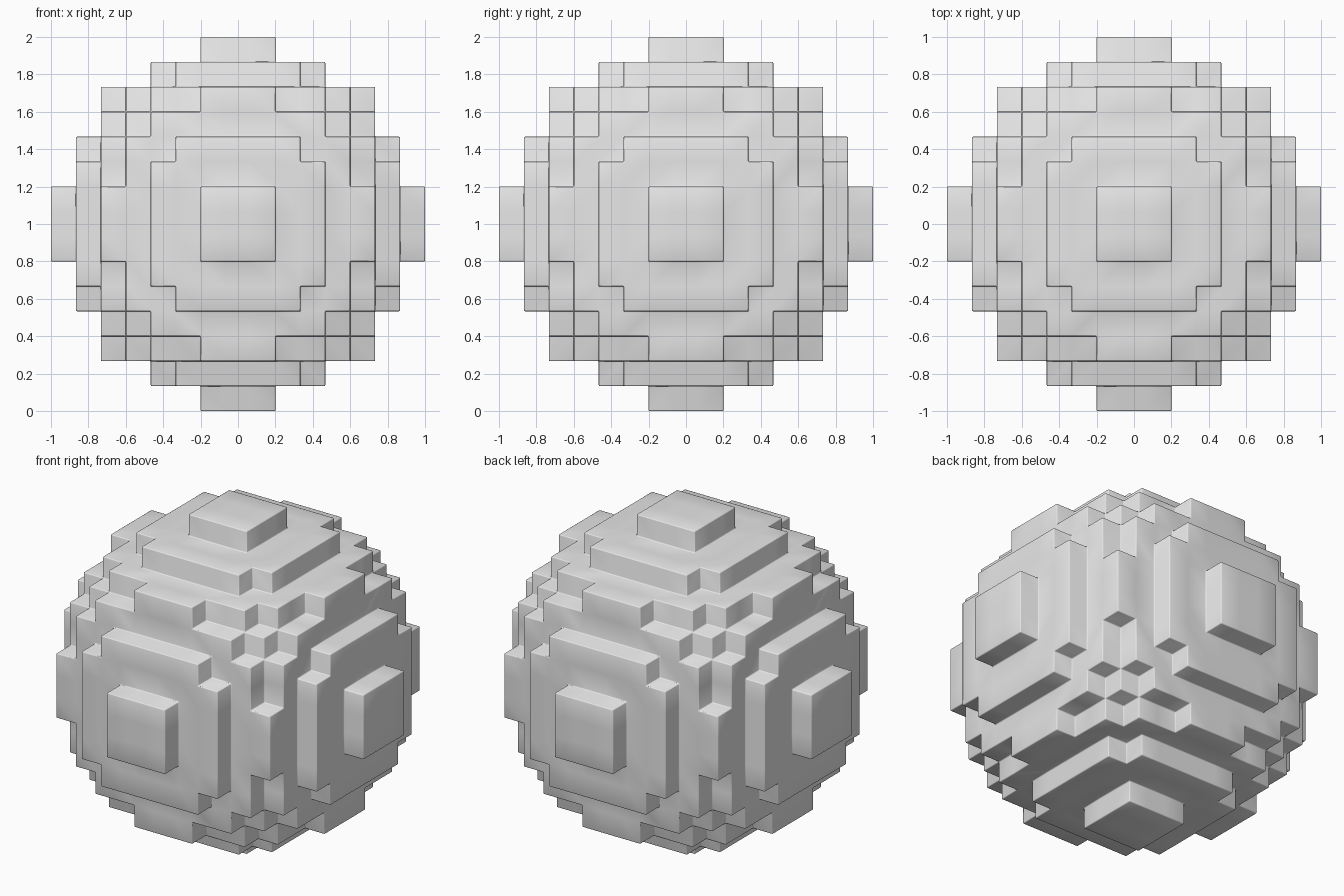
import bpy, bmesh, math
from mathutils import Vector
from itertools import product

if "Cube" in bpy.data.objects:
    bpy.data.objects.remove(bpy.data.objects["Cube"])

N = 7                    # blocks either side of the centre block
S = 2 / (2 * N + 1)      # block size
LIMIT = 51.5             # squared radius of the ball, in blocks

# Set of filled blocks in the ball
rng = range(-N, N + 1)
filled = {c for c in product(rng, rng, rng) if sum(v * v for v in c) < LIMIT}

bm = bmesh.new()
corners = {}


def corner(p):
    """Shared vertex at a block corner."""
    key = tuple(round(v * 2) for v in p)
    if key not in corners:
        corners[key] = bm.verts.new(Vector(p) * S + Vector((0, 0, 1)))
    return corners[key]


# Outer skin: one quad wherever a filled block touches empty space
for c in filled:
    for axis, sign in product(range(3), (-1, 1)):
        n = Vector((0, 0, 0))
        n[axis] = sign
        if tuple(int(a + b) for a, b in zip(c, n)) in filled:
            continue
        u = Vector((0, 0, 0))
        u[(axis + 1) % 3] = 0.5
        v = n.cross(u)
        mid = Vector(c) + n * 0.5
        bm.faces.new([corner(mid + a * u + b * v)
                      for a, b in ((-1, -1), (1, -1), (1, 1), (-1, 1))])

bmesh.ops.recalc_face_normals(bm, faces=bm.faces)
mesh = bpy.data.meshes.new("block_ball")
bm.to_mesh(mesh)
bm.free()

ball = bpy.data.objects.new("block_ball", mesh)
bpy.context.collection.objects.link(ball)

# Plain grey surface
grey = bpy.data.materials.new("light grey")
grey.diffuse_color = (0.8, 0.8, 0.8, 1)
grey.use_nodes = True
grey.node_tree.nodes["Principled BSDF"].inputs["Base Color"].default_value = grey.diffuse_color
mesh.materials.append(grey)

# Tiny softened edges, smooth shaded
bevel = ball.modifiers.new("soft_edges", 'BEVEL')
bevel.width = 0.006
bevel.segments = 2
bevel.limit_method = 'ANGLE'
bevel.angle_limit = math.radians(40)
mesh.polygons.foreach_set("use_smooth", [True] * len(mesh.polygons))
